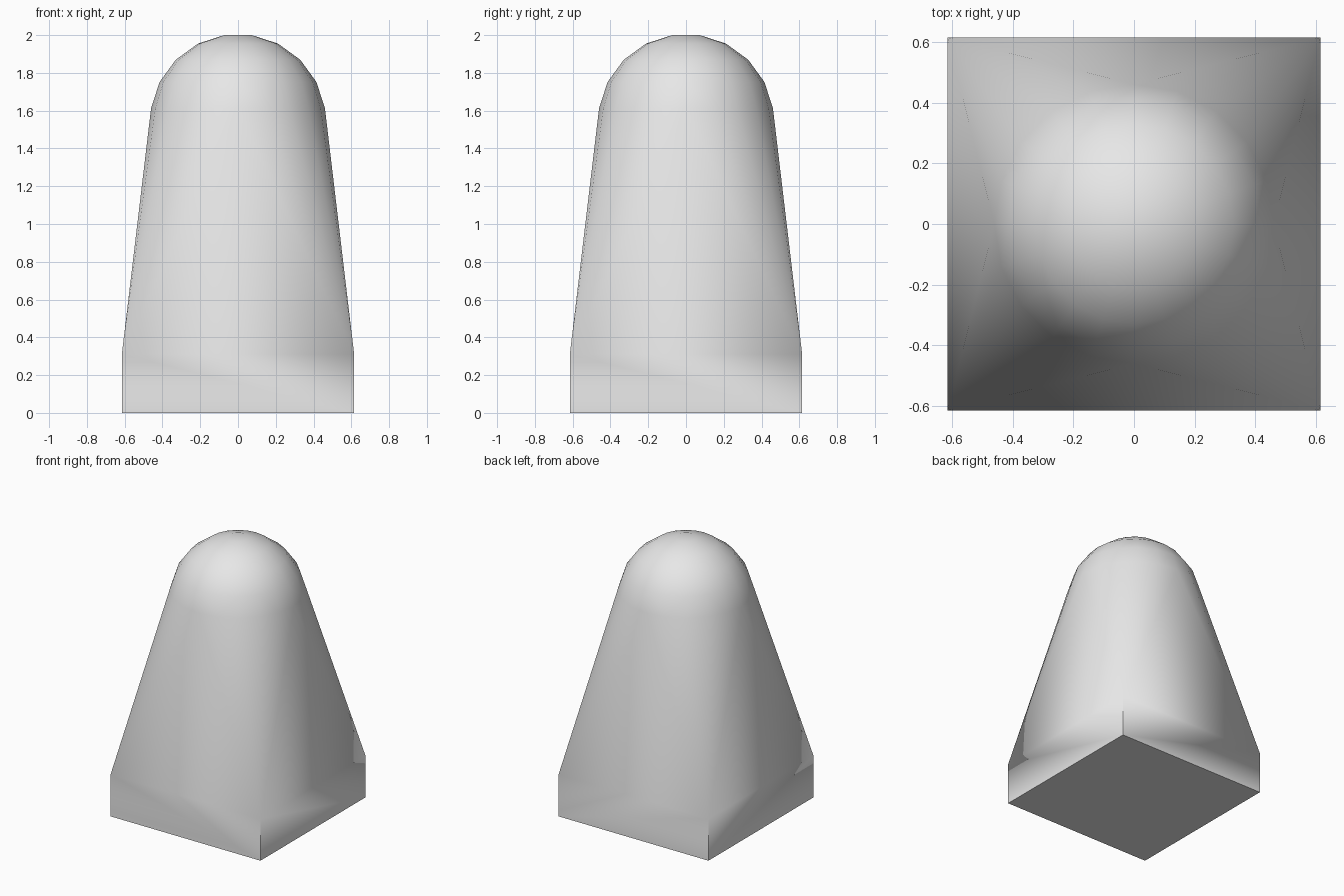
import bpy
import bmesh
from math import sin, cos, radians

cube = bpy.data.objects.get("Cube")
if cube:
    bpy.data.objects.remove(cube, do_unlink=True)

HALF = 0.615        # half width of the square base
BASE_TOP = 0.31     # height of the upright base sides
RADIUS = 0.466      # dome radius
CENTRE = 1.54       # dome centre height
SIDES = 20          # sides around the dome

grey = bpy.data.materials.new("light grey")
grey.use_nodes = True
colour = (0.8, 0.8, 0.8, 1)
grey.diffuse_color = colour
grey.node_tree.nodes["Principled BSDF"].inputs["Base Color"].default_value = colour

bm = bmesh.new()

# Square base corners
for x in (-HALF, HALF):
    for y in (-HALF, HALF):
        for z in (0, BASE_TOP):
            bm.verts.new((x, y, z))

# Dome rings, ending in a small flat cap
step = 360 / SIDES
for ring in range(5):
    tilt = radians(step * (ring + 0.5))
    r = RADIUS * sin(tilt)
    z = 2.0 if ring == 0 else CENTRE + RADIUS * cos(tilt)
    for i in range(SIDES):
        a = radians(step * i)
        bm.verts.new((r * cos(a), r * sin(a), z))

# Stretch one skin over base and dome
hull = bmesh.ops.convex_hull(bm, input=bm.verts)
loose = {g for g in hull["geom_interior"] + hull["geom_unused"]
         if isinstance(g, bmesh.types.BMVert)}
bmesh.ops.delete(bm, geom=list(loose), context='VERTS')
bmesh.ops.recalc_face_normals(bm, faces=bm.faces)

mesh = bpy.data.meshes.new("domed_post")
bm.to_mesh(mesh)
bm.free()
mesh.materials.append(grey)
post = bpy.data.objects.new("domed_post", mesh)
bpy.context.collection.objects.link(post)

# Smooth body, crisp base edges
bpy.ops.object.select_all(action='DESELECT')
post.select_set(True)
bpy.context.view_layer.objects.active = post
bpy.ops.object.shade_smooth_by_angle(angle=radians(40))
